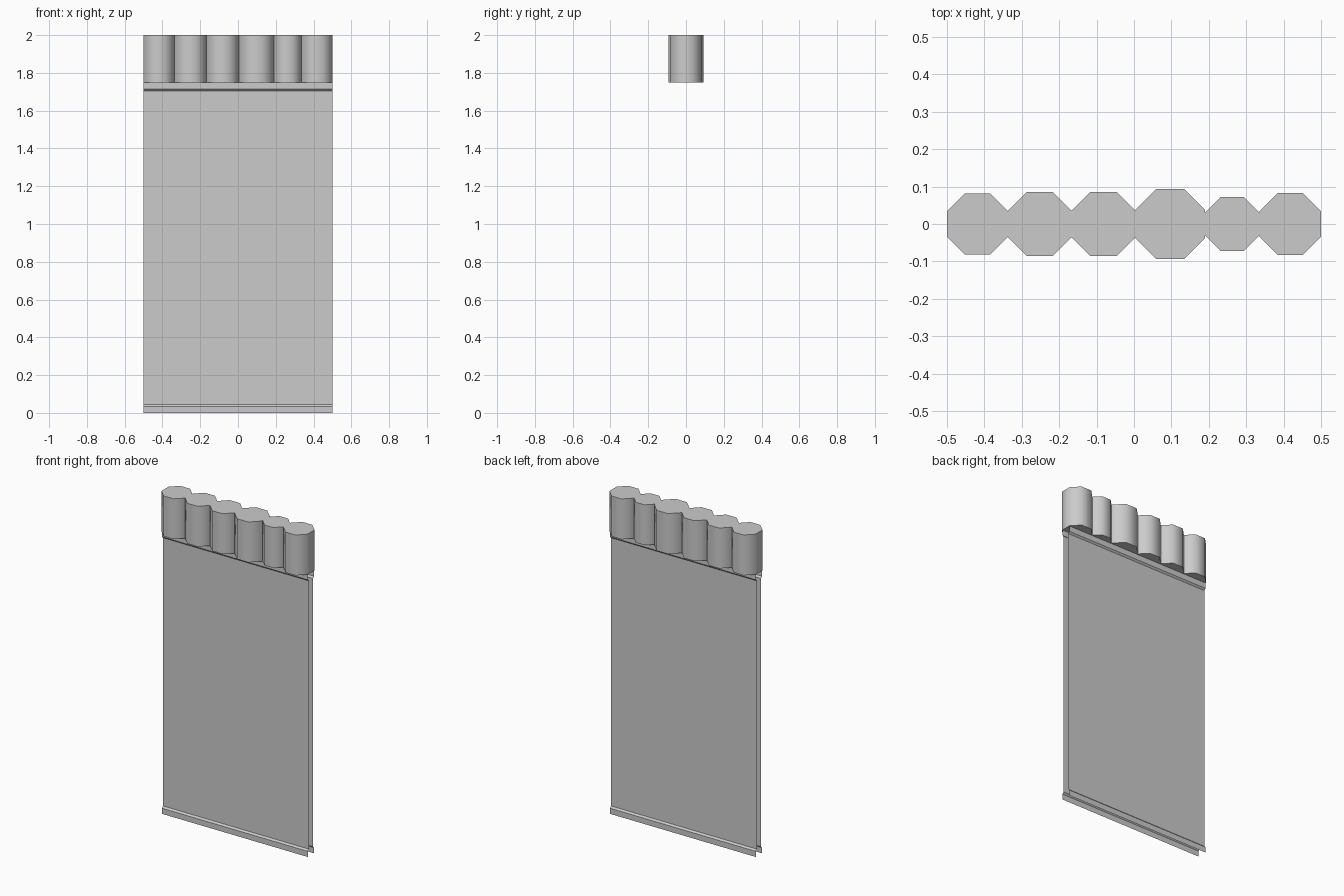
import bpy, bmesh, math

if "Cube" in bpy.data.objects:
    bpy.data.objects.remove(bpy.data.objects["Cube"])


def finish(bm, name, smooth=False):
    mesh = bpy.data.meshes.new(name)
    bm.to_mesh(mesh)
    bm.free()
    obj = bpy.data.objects.new(name, mesh)
    bpy.context.collection.objects.link(obj)
    if smooth:
        bpy.ops.object.select_all(action='DESELECT')
        obj.select_set(True)
        bpy.context.view_layer.objects.active = obj
        bpy.ops.object.shade_smooth_by_angle(angle=math.radians(60))
    return obj


# Wall sheet: open-ended (y, z) profile with plinth and top trim, run along x
PROFILE = [(-0.03, 0), (-0.03, 0.035), (-0.02, 0.045),
           (-0.02, 1.705), (-0.03, 1.715), (-0.03, 1.75)]


def wall_sheet(name, side):
    bm = bmesh.new()
    left = [bm.verts.new((-0.5 * side, y * side, z)) for y, z in PROFILE]
    right = [bm.verts.new((0.5 * side, y * side, z)) for y, z in PROFILE]
    for i in range(len(PROFILE) - 1):
        bm.faces.new((left[i], right[i], right[i + 1], left[i + 1]))
    return finish(bm, name)


wall_sheet("wall_front", 1)
wall_sheet("wall_back", -1)

# Row of eight-sided posts touching side by side along the top
BOUNDS = [-0.5, -0.337, -0.167, 0.004, 0.19, 0.335, 0.5]
for n, (x0, x1) in enumerate(zip(BOUNDS, BOUNDS[1:])):
    apothem = (x1 - x0) / 2
    radius = apothem / math.cos(math.pi / 8)
    bm = bmesh.new()
    bmesh.ops.create_cone(bm, cap_ends=True, cap_tris=True, segments=8,
                          radius1=radius, radius2=radius, depth=0.25)
    # Turn so a flat side faces each neighbour
    a = math.atan2(bm.verts[0].co.y, bm.verts[0].co.x) if bm.verts.ensure_lookup_table() is None else 0
    c, s = math.cos(math.pi / 8 - a), math.sin(math.pi / 8 - a)
    for v in bm.verts:
        x, y, z = v.co
        v.co = (x * c - y * s + (x0 + x1) / 2, x * s + y * c, z + 1.875)
    finish(bm, f"post_{n + 1}", smooth=True)
